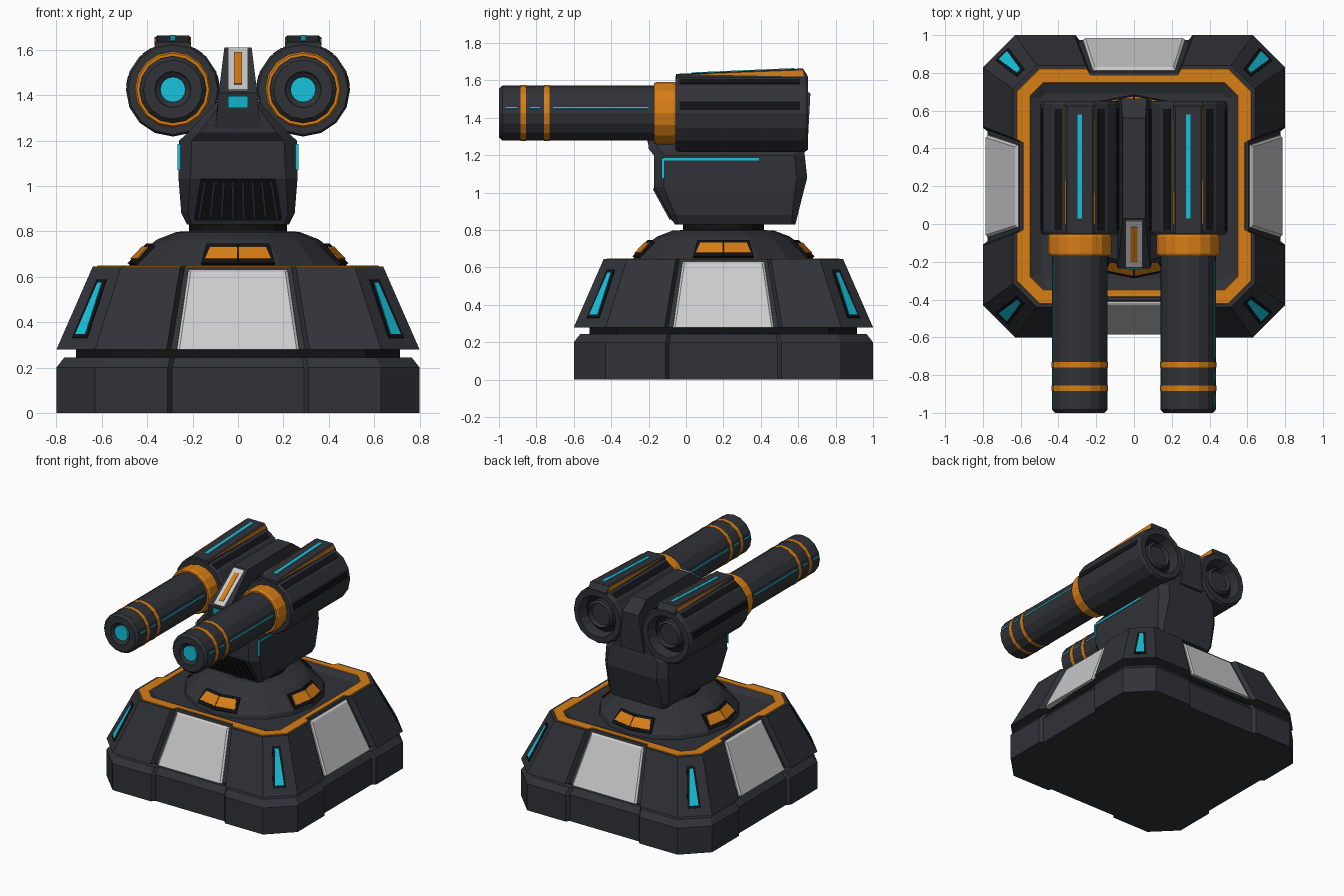
import bpy, bmesh
from math import sin, cos, pi, radians, sqrt
from mathutils import Vector, Matrix

if "Cube" in bpy.data.objects:
    bpy.data.objects.remove(bpy.data.objects["Cube"])


def material(name, r, g, b):
    m = bpy.data.materials.new(name)
    m.diffuse_color = (r, g, b, 1)
    m.use_nodes = True
    m.node_tree.nodes["Principled BSDF"].inputs["Base Color"].default_value = m.diffuse_color
    return m


DARK = material("dark_metal", 0.03, 0.032, 0.039)
BLACK = material("black_recess", 0.006, 0.006, 0.008)
ORANGE = material("orange_paint", 0.68, 0.21, 0.008)
CYAN = material("cyan_glow", 0.008, 0.54, 0.72)
CY = 0.2  # y of the pedestal axis


def loft(name, rings, mat=None, cap=True, loop=False):
    """Skin a list of equally sized point rings."""
    bm = bmesh.new()
    vs = [[bm.verts.new(p) for p in r] for r in rings]
    n = len(vs[0])
    pairs = list(zip(vs, vs[1:])) + ([(vs[-1], vs[0])] if loop else [])
    for a, b in pairs:
        for i in range(n):
            j = (i + 1) % n
            bm.faces.new((a[i], a[j], b[j], b[i]))
    if cap and not loop:
        bm.faces.new(vs[0][::-1])
        bm.faces.new(vs[-1])
    bmesh.ops.recalc_face_normals(bm, faces=bm.faces)
    me = bpy.data.meshes.new(name)
    bm.to_mesh(me)
    bm.free()
    if mat:
        me.materials.append(mat)
    ob = bpy.data.objects.new(name, me)
    bpy.context.collection.objects.link(ob)
    return ob


def slab(name, pts, depth, mat=None):
    """Flat plate centred on a planar polygon, standing proud by depth."""
    pts = [Vector(p) for p in pts]
    n = (pts[1] - pts[0]).cross(pts[2] - pts[0]).normalized() * depth
    return loft(name, [[p - n for p in pts], [p + n for p in pts]], mat)


def around(pts, deg):
    m = Matrix.Translation((0, CY, 0)) @ Matrix.Rotation(radians(deg), 4, 'Z')
    return [m @ Vector(p) for p in pts]


def outline(z, h, c, n=0.25, d=0.0):
    """Square of half size h, corner cut c, side recess half width n, depth d."""
    side = [(c - h, -h), (-n - 0.02, -h), (-n, d - h), (n, d - h), (n + 0.02, -h), (h - c, -h)]
    return [p for k in range(4) for p in around([(x, y, z) for x, y in side], 90 * k)]


def lathe_z(name, prof, mat, n=16):
    return loft(name, [around([(r * cos(2 * pi * i / n), r * sin(2 * pi * i / n), z)
                               for i in range(n)], 0) for r, z in prof], mat)


def lathe_y(name, cx, cz, prof, mat, n=16):
    return loft(name, [[(cx + r * cos(2 * pi * i / n), y, cz + r * sin(2 * pi * i / n))
                        for i in range(n)] for r, y in prof], mat)


# Pedestal: foot, shadow gap, sloped armour with sunken deck, orange trim
loft("foot", [outline(0, 0.8, 0.17, 0.29, 0.025), outline(0.2, 0.8, 0.17, 0.29, 0.025),
              outline(0.245, 0.765, 0.16, 0.28, 0.025)], DARK)
loft("foot_gap", [outline(0.24, 0.715, 0.15), outline(0.29, 0.715, 0.15)], BLACK)
loft("armour_skirt", [outline(0.28, 0.8, 0.17, 0.295, 0.035), outline(0.645, 0.64, 0.125, 0.235, 0.035),
                      outline(0.645, 0.545, 0.07), outline(0.638, 0.53, 0.06),
                      outline(0.622, 0.49, 0.02)], DARK)
loft("deck_trim", [outline(0.64, 0.625, 0.122, 0.23, 0.035), outline(0.649, 0.62, 0.12, 0.23, 0.035),
                   outline(0.649, 0.55, 0.07), outline(0.64, 0.545, 0.07)], ORANGE, loop=True)

# Side plates, corner lights and ring windows, four of each
for k in range(4):
    a = 90 * k
    loft("side_plate", [around([(-w, -b, 0.28), (w, -b, 0.28), (w2, -t, zt), (-w2, -t, zt)], a)
                        for w, b, w2, t, zt in [(0.27, 0.74, 0.218, 0.585, 0.63),
                                                (0.27, 0.775, 0.218, 0.617, 0.63),
                                                (0.258, 0.785, 0.208, 0.63, 0.622)]])
    for nm, e, dep, mat in [("corner_light_frame", 0.016, 0.005, BLACK), ("corner_light", 0, 0.008, CYAN)]:
        z0, z1 = 0.345 - e, 0.57 + e
        r0, r1 = [1.011 - (z - 0.28) * 0.532 for z in (z0, z1)]
        slab(nm, around([(-0.031 - e, -r0, z0), (0.031 + e, -r0, z0),
                         (0.013 + e, -r1, z1), (-0.013 - e, -r1, z1)], a + 45), dep, mat)
    for nm, e, dep, mat in [("ring_window_frame", 0.016, 0.012, BLACK), ("ring_window", 0, 0.017, ORANGE)]:
        z0, z1 = 0.668 - e, 0.722 + e
        r0, r1 = [0.48 - (z - 0.65) * 0.955 for z in (z0, z1)]
        w0, w1 = 0.145 + e, 0.122 + e
        for s in (-1, 1):
            slab(nm, around([(0, -r0, z0), (s * w0, 0.199 * w0 - r0, z0),
                             (s * w1, 0.199 * w1 - r1, z1), (0, -r1, z1)], a), dep, mat)

# Turning ring and neck
lathe_z("turning_ring", [(0.49, 0.61), (0.48, 0.65), (0.375, 0.75), (0.355, 0.765), (0.27, 0.798), (0.2, 0.8)], DARK)
lathe_z("neck", [(0.217, 0.78), (0.217, 0.84)], BLACK)


# Turret body, lofted upward from chamfered rectangles
def section(z, y0, y1, w, c):
    return [(c - w, y0, z), (w - c, y0, z), (w, y0 + c, z), (w, y1 - c, z),
            (w - c, y1, z), (c - w, y1, z), (-w, y1 - c, z), (-w, y0 + c, z)]


loft("turret_body", [section(*s) for s in [
    (0.83, -0.06, 0.585, 0.225, 0.02), (0.88, -0.0875, 0.597, 0.25, 0.03),
    (1.03, -0.17, 0.635, 0.262, 0.05), (1.08, -0.172, 0.648, 0.262, 0.055),
    (1.2, -0.172, 0.635, 0.26, 0.055), (1.235, -0.2, 0.63, 0.22, 0.05),
    (1.38, -0.21, 0.64, 0.085, 0.02)]], DARK)

# Central crest between the launchers, narrowing upward
crest = [(-0.2, 1.25, 0.1), (-0.222, 1.34, 0.09), (-0.235, 1.41, 0.085), (0.03, 1.61, 0.06),
         (0.56, 1.61, 0.06), (0.665, 1.53, 0.068), (0.65, 1.25, 0.1)]
loft("crest", [[(s * w, y, z) for y, z, w in crest] for s in (-1, 1)], DARK)


def on_slope(w, t0, t1):
    a, b = Vector((0, -0.235, 1.41)), Vector((0, 0.03, 1.61))
    p, q, x = a.lerp(b, t0), a.lerp(b, t1), Vector((w, 0, 0))
    return [p - x, p + x, q + x, q - x]


slab("crest_plate", on_slope(0.045, 0.04, 0.96), 0.01)
slab("crest_stripe", on_slope(0.018, 0.15, 0.85), 0.014, ORANGE)
slab("crest_light", [(-0.045, -0.224, 1.345), (0.045, -0.224, 1.345),
                     (0.045, -0.233, 1.397), (-0.045, -0.233, 1.397)], 0.008, CYAN)


# Front grille on the lower slope
def chin(z):
    return -0.06 - (z - 0.83) * 0.55


slab("grille", [(-0.195, chin(0.85), 0.85), (0.195, chin(0.85), 0.85),
                (0.165, chin(1.03), 1.03), (-0.165, chin(1.03), 1.03)], 0.004, BLACK)
for i in range(8):
    x = -0.154 + i * 0.044
    slab("grille_slat", [(x * 1.12 - 0.006, chin(0.86), 0.86), (x * 1.12 + 0.006, chin(0.86), 0.86),
                         (x * 0.95 + 0.006, chin(1.025), 1.025), (x * 0.95 - 0.006, chin(1.025), 1.025)],
         0.012, DARK)

# Angular light lines on both flanks of the body
for s in (-1, 1):
    x = s * 0.26
    slab("flank_light", [(x, -0.13, 1.172), (x, 0.39, 1.172), (x, 0.39, 1.186), (x, -0.13, 1.186)], 0.006, CYAN)
    slab("flank_light_drop", [(x, -0.13, 1.07), (x, -0.118, 1.08), (x, -0.118, 1.18), (x, -0.13, 1.18)], 0.006, CYAN)

# Twin launchers
CZ = 1.425
for cx in (-0.287, 0.287):
    lathe_y("launcher_pod", cx, CZ, [(0.14, -0.055), (0.198, -0.055), (0.207, -0.04), (0.207, 0.635),
                                     (0.195, 0.652), (0.155, 0.652), (0.14, 0.57)], DARK)
    lathe_y("exhaust_liner", cx, CZ, [(0.146, 0.56), (0.146, 0.575)], BLACK)
    lathe_y("exhaust_core", cx, CZ, [(0.105, 0.56), (0.105, 0.615), (0.09, 0.63), (0.08, 0.6)], DARK)
    lathe_y("collar", cx, CZ, [(0.15, -0.17), (0.16, -0.17), (0.168, -0.155), (0.168, -0.07), (0.162, -0.05)], ORANGE)
    lathe_y("barrel", cx, CZ, [(0.055, -0.97), (0.075, -0.985), (0.08, -1.0), (0.13, -1.0),
                               (0.147, -0.982), (0.147, -0.16)], DARK)
    lathe_y("muzzle_light", cx, CZ, [(0.056, -0.96), (0.056, -0.988)], CYAN)
    for y in (-0.87, -0.745):
        lathe_y("barrel_band", cx, CZ, [(0.1495, y - 0.014), (0.1495, y + 0.014)], ORANGE)

    def strip(name, deg, rad, w, y0, y1, depth, mat):
        a = radians(deg)
        c = Vector((cx + rad * sin(a), 0, CZ + rad * cos(a)))
        t = Vector((cos(a), 0, -sin(a))) * w / 2
        u, v = Vector((0, y0, 0)), Vector((0, y1, 0))
        slab(name, [c - t + u, c + t + u, c + t + v, c - t + v], depth, mat)

    for s in (-1, 1):
        for deg in (33.75, 78.75):
            strip("pod_groove", s * deg, 0.203, 0.046, -0.035, 0.61, 0.003, BLACK)
        for y0, y1 in [(-0.965, -0.9), (-0.835, -0.78), (-0.71, -0.2)]:
            strip("barrel_light", s * 78.75, 0.1442, 0.01, y0, y1, 0.003, CYAN)
        # orange wedge on each flank of the ridge
        x = cx + s * 0.076
        slab("ridge_wedge", [(x, 0.0, 1.633), (x, 0.63, 1.62), (x, 0.625, 1.656)], 0.004, ORANGE)
    # rising top ridge with a light strip
    loft("top_ridge", [[(cx - 0.077, y, 1.59), (cx + 0.077, y, 1.59), (cx + 0.077, y, z - 0.008),
                        (cx + 0.068, y, z), (cx - 0.068, y, z), (cx - 0.077, y, z - 0.008)]
                       for y, z in [(-0.053, 1.635), (0.625, 1.664), (0.65, 1.625)]], DARK)
    slab("ridge_light", [(cx - 0.012, 0.03, 1.639), (cx + 0.012, 0.03, 1.639),
                         (cx + 0.012, 0.58, 1.662), (cx - 0.012, 0.58, 1.662)], 0.004, CYAN)
